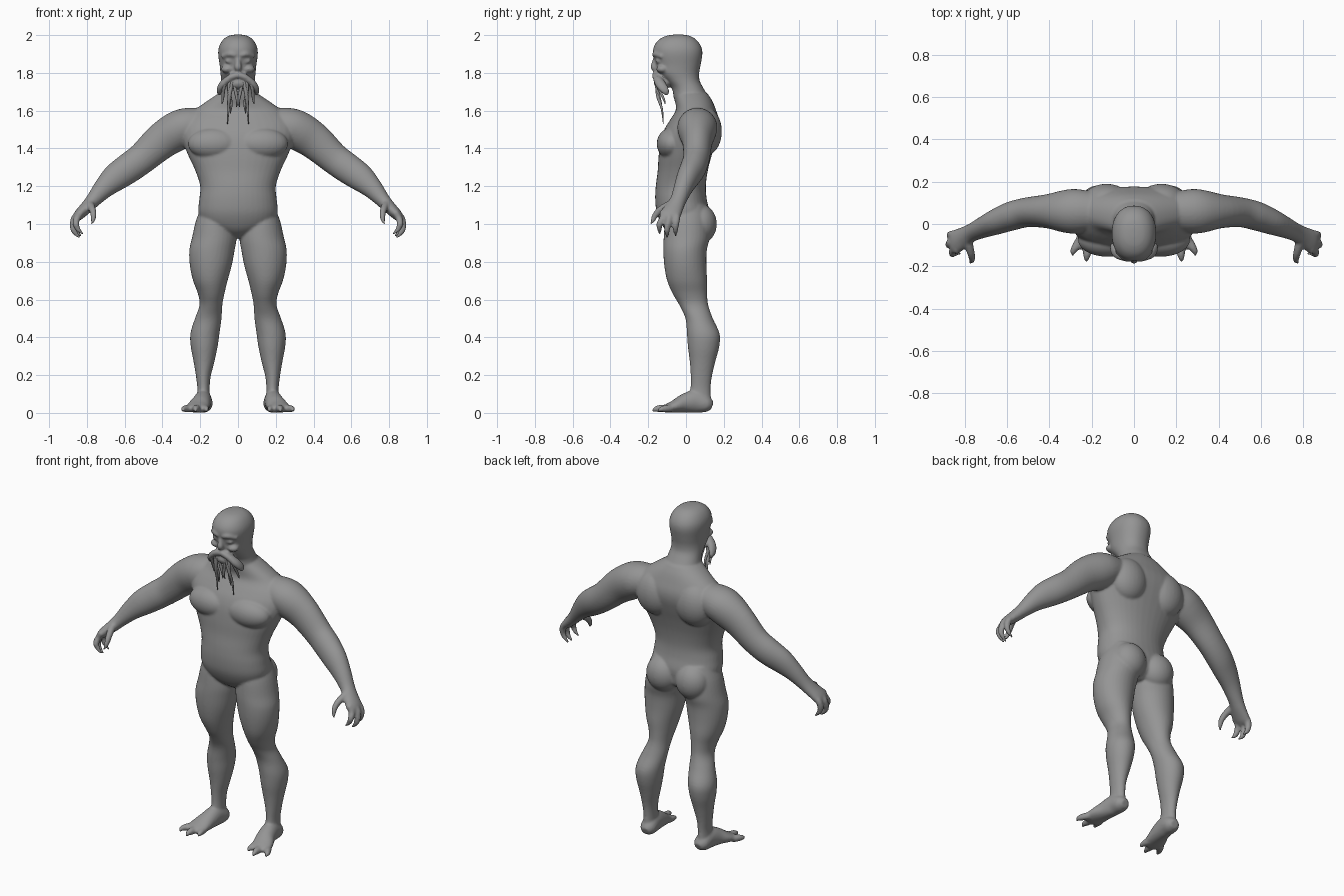
import bpy, bmesh, math
from mathutils import Vector, Matrix

SKIN = bpy.data.materials.new("grey_skin")
SKIN.diffuse_color = (0.3, 0.3, 0.3, 1)


def smooth_rows(rows, steps=4):
    """Catmull-Rom interpolation between the given sections."""
    out = []
    for i in range(len(rows) - 1):
        p0, p1 = rows[max(i - 1, 0)], rows[i]
        p2, p3 = rows[i + 1], rows[min(i + 2, len(rows) - 1)]
        for s in range(steps):
            t = s / steps
            out.append([0.5 * (2 * b + (c - a) * t + (2 * a - 5 * b + 4 * c - d) * t * t
                               + (3 * b - a - 3 * c + d) * t ** 3)
                        for a, b, c, d in zip(p0, p1, p2, p3)])
    return out + [list(rows[-1])]


def loft(bm, rings, n, power=2.0):
    """Closed skin over rings given as (centre, half axis, half axis)."""
    loops = []
    for c, u, v in rings:
        loop = []
        for k in range(n):
            a = 2 * math.pi * k / n
            ca, sa = math.cos(a), math.sin(a)
            loop.append(bm.verts.new(c + u * math.copysign(abs(ca) ** (2 / power), ca)
                                     + v * math.copysign(abs(sa) ** (2 / power), sa)))
        loops.append(loop)
    for lo, hi in zip(loops, loops[1:]):
        for k in range(n):
            bm.faces.new((lo[k], lo[(k + 1) % n], hi[(k + 1) % n], hi[k]))
    bm.faces.new(loops[0])
    bm.faces.new(loops[-1])


def stack(bm, rows, side=1, n=40, power=2.0):
    """Level sections: z, x low, x high, y front, y back."""
    rings = []
    for z, x0, x1, y0, y1 in smooth_rows(rows):
        rings.append((Vector((side * (x0 + x1) / 2, (y0 + y1) / 2, z)),
                      Vector(((x1 - x0) / 2, 0, 0)), Vector((0, (y1 - y0) / 2, 0))))
    loft(bm, rings, n, power)


def tube(bm, rows, side=1, ref=(0, 1, 0), n=20):
    """Path sections: x, y, z, radius along ref, radius across ref."""
    rows = smooth_rows(rows)
    pts = [Vector((side * r[0], r[1], r[2])) for r in rows]
    rings = []
    for i, r in enumerate(rows):
        t = (pts[min(i + 1, len(pts) - 1)] - pts[max(i - 1, 0)]).normalized()
        u = Vector(ref)
        u = (u - t * u.dot(t)).normalized()
        rings.append((pts[i], u * r[3], t.cross(u) * r[4]))
    loft(bm, rings, n)


def ball(bm, centre, radii, side=1):
    m = Matrix.Translation((side * centre[0], centre[1], centre[2])) @ Matrix.Diagonal((*radii, 1))
    bmesh.ops.create_uvsphere(bm, u_segments=28, v_segments=18, radius=1, matrix=m)


def finish(name, bm):
    bmesh.ops.recalc_face_normals(bm, faces=bm.faces)
    for f in bm.faces:
        f.smooth = True
    mesh = bpy.data.meshes.new(name)
    bm.to_mesh(mesh)
    bm.free()
    mesh.materials.append(SKIN)
    ob = bpy.data.objects.new(name, mesh)
    bpy.context.collection.objects.link(ob)
    return ob


body = bmesh.new()

# torso, from crotch to base of neck
torso = [(.925, .04, -.05, .06), (.96, .12, -.1, .11), (1.0, .185, -.13, .12),
         (1.06, .21, -.155, .125), (1.13, .205, -.163, .11), (1.2, .2, -.16, .105),
         (1.28, .225, -.15, .115), (1.36, .262, -.145, .135), (1.44, .295, -.135, .16),
         (1.5, .305, -.115, .175), (1.55, .29, -.085, .175), (1.6, .235, -.055, .16),
         (1.65, .165, -.055, .14), (1.69, .105, -.06, .115)]
stack(body, [(z, -r, r, f, b) for z, r, f, b in torso], power=2.2)

# neck and head
head = [(1.62, .12, -.05, .14), (1.67, .105, -.065, .12), (1.72, .093, -.075, .092),
        (1.76, .09, -.11, .072), (1.8, .093, -.15, .07), (1.84, .097, -.158, .077),
        (1.9, .105, -.174, .087), (1.94, .1, -.17, .08), (1.975, .08, -.145, .055),
        (1.996, .05, -.105, .02), (2.003, .015, -.06, -.02)]
stack(body, [(z, -r, r, f, b) for z, r, f, b in head], power=2.2)

# nose and chin
tube(body, [(0, -.16, 1.88, .012, .012), (0, -.168, 1.85, .015, .015),
            (0, -.17, 1.83, .02, .018), (0, -.16, 1.81, .012, .012)], ref=(1, 0, 0))
ball(body, (0, -.125, 1.745), (.06, .045, .035))

for s in (-1, 1):
    # brow, eye and cheek
    tube(body, [(.012, -.168, 1.892, .011, .011), (.045, -.163, 1.9, .013, .012),
                (.085, -.125, 1.885, .01, .01)], s, (0, 0, 1))
    ball(body, (.045, -.147, 1.862), (.022, .014, .013), s)
    ball(body, (.055, -.125, 1.82), (.035, .032, .022), s)
    # drooping lip flap
    tube(body, [(0, -.163, 1.79, .018, .016), (.04, -.155, 1.775, .022, .018),
                (.08, -.135, 1.74, .028, .02), (.1, -.11, 1.705, .022, .014),
                (.095, -.1, 1.68, .008, .007)], s)
    # chest, shoulder blade and buttock masses
    ball(body, (.125, -.075, 1.425), (.14, .08, .085), s)
    ball(body, (.13, .1, 1.49), (.12, .09, .13), s)
    ball(body, (.098, .075, 1.0), (.1, .088, .105), s)
    # leg
    stack(body, [(1.1, .03, .19, -.09, .1), (1.02, .02, .222, -.11, .12),
                 (.93, .008, .243, -.118, .125), (.86, .018, .258, -.12, .11),
                 (.78, .033, .255, -.115, .108), (.7, .055, .238, -.1, .112),
                 (.63, .072, .212, -.07, .112), (.57, .083, .204, -.035, .118),
                 (.5, .087, .228, -.003, .142), (.42, .098, .252, .005, .178),
                 (.35, .108, .25, .01, .176), (.27, .125, .235, .02, .155),
                 (.19, .145, .222, .025, .137), (.12, .15, .215, .022, .13),
                 (.04, .145, .222, -.0, .135)], s, 32)
    # foot
    tube(body, [(.178, .138, .035, .025, .022), (.18, .11, .045, .045, .044),
                (.185, .05, .06, .047, .06), (.195, -.01, .05, .052, .05),
                (.21, -.06, .034, .06, .034), (.218, -.105, .022, .06, .022),
                (.22, -.12, .016, .04, .012)], s, (1, 0, 0), 28)
    # toes with hooked claws
    for x0, x1, y1 in ((.178, .168, -.145), (.218, .224, -.178), (.255, .288, -.148)):
        tube(body, [(x0, -.08, .024, .022, .02), ((x0 + x1) / 2, y1 + .045, .023, .021, .02),
                    (x1, y1 + .018, .02, .014, .015), (x1, y1, .01, .006, .007)], s, (1, 0, 0))
    # arm
    tube(body, [(.18, .06, 1.53, .09, .085), (.27, .06, 1.515, .105, .1),
                (.33, .06, 1.488, .1, .104), (.41, .06, 1.435, .08, .096),
                (.505, .055, 1.35, .07, .083), (.58, .037, 1.295, .068, .08),
                (.65, .01, 1.245, .06, .073), (.71, -.015, 1.19, .05, .056),
                (.765, -.04, 1.128, .043, .04), (.8, -.06, 1.09, .048, .034),
                (.845, -.085, 1.045, .056, .027), (.86, -.09, 1.02, .04, .015)], s, n=32)
    # thumb
    tube(body, [(.785, -.08, 1.105, .022, .022), (.772, -.13, 1.08, .019, .019),
                (.765, -.16, 1.05, .016, .017), (.768, -.175, 1.02, .012, .012),
                (.776, -.185, .998, .005, .005)], s, (1, 0, 0))
    # three curled fingers
    for y0, y1, dx, dz in ((-.05, -.055, 0, 0), (-.088, -.1, .005, -.01), (-.122, -.14, -.01, .01)):
        tube(body, [(.83, y0, 1.065, .019, .019), (.862 + dx, y0, 1.03, .019, .018),
                    (.868 + dx, y1, .99 + dz, .017, .017), (.855 + dx, y1, .96 + dz, .012, .013),
                    (.83 + dx, y1, .936 + dz, .005, .005)], s)

# fuse the masses into one soft skin
ob = finish("body", body)
fuse = ob.modifiers.new("fuse", "REMESH")
fuse.mode = "VOXEL"
fuse.voxel_size = .0065
fuse.use_smooth_shade = True
soften = ob.modifiers.new("soften", "SMOOTH")
soften.factor = .5
soften.iterations = 7

# hanging face tentacles
whiskers = bmesh.new()
for s in (-1, 1):
    for x0, x1, z1, y1 in ((.012, .008, 1.62, -.135), (.028, .055, 1.53, -.12),
                           (.042, .04, 1.585, -.125), (.056, .085, 1.635, -.11)):
        zm = (1.77 + z1) / 2
        tube(whiskers, [(x0, -.155, 1.775, .012, .011), (x0 * .6 + x1 * .4 + .006, -.15, zm + .03, .01, .009),
                        (x1 - .004, y1 - .008, zm - .04, .007, .006), (x1, y1, z1, .002, .002)],
             s, (1, 0, 0), 10)
finish("face_tentacles", whiskers)
